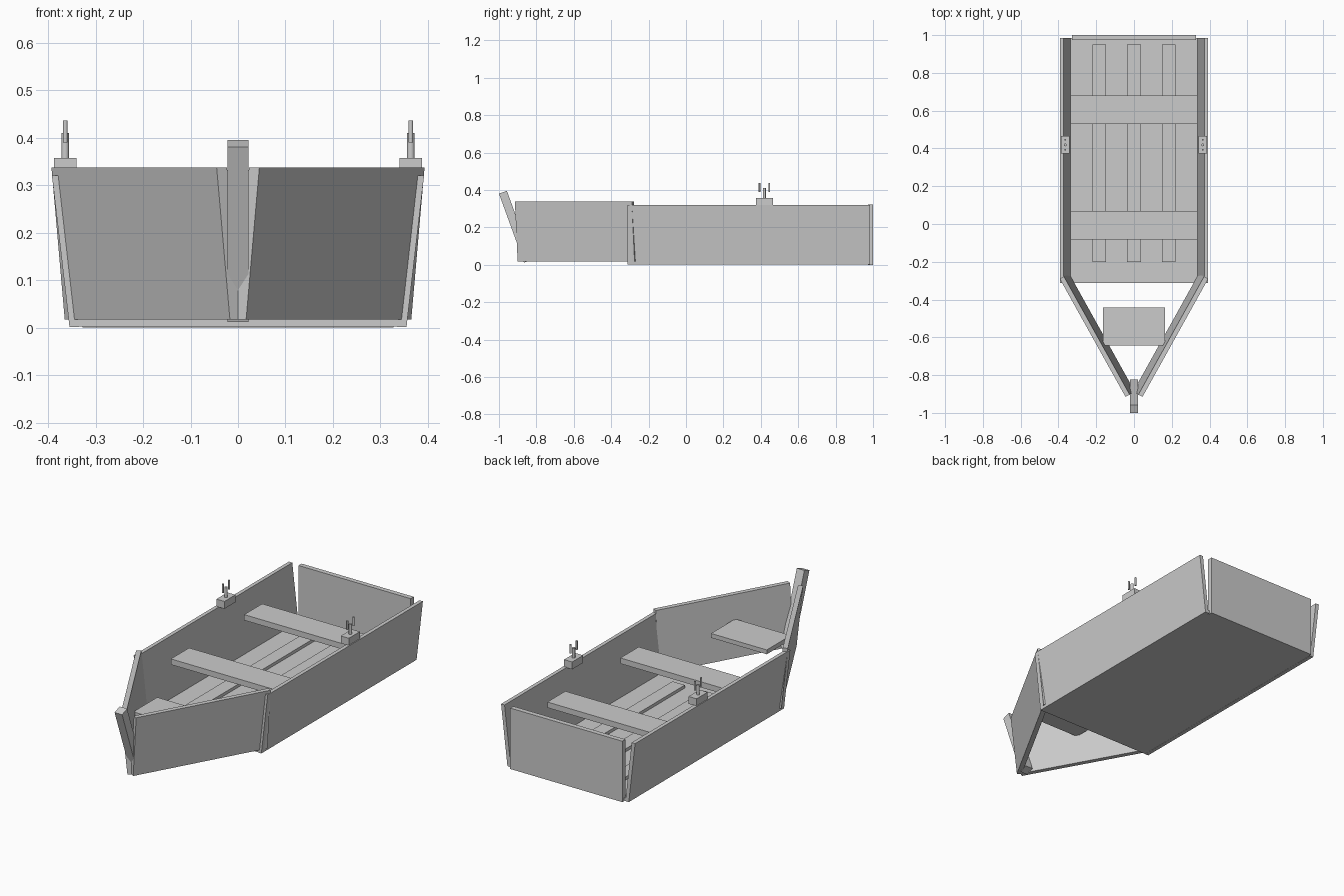
import bpy, bmesh, math
from mathutils import Vector, Matrix

if "Cube" in bpy.data.objects:
    bpy.data.objects.remove(bpy.data.objects["Cube"])


def finish(name, bm):
    bmesh.ops.recalc_face_normals(bm, faces=bm.faces)
    me = bpy.data.meshes.new(name)
    bm.to_mesh(me)
    bm.free()
    ob = bpy.data.objects.new(name, me)
    bpy.context.collection.objects.link(ob)
    return ob


def board(name, quad, z0, z1, lean=(0, 0)):
    """Upright plank: bottom quad in xy, raised to z1 and leaning outward."""
    bm = bmesh.new()
    lo = [bm.verts.new((x, y, z0)) for x, y in quad]
    hi = [bm.verts.new((x + lean[0], y + lean[1], z1)) for x, y in quad]
    bm.faces.new(lo)
    bm.faces.new(hi)
    for i in range(4):
        j = (i + 1) % 4
        bm.faces.new((lo[i], lo[j], hi[j], hi[i]))
    return finish(name, bm)


def box(name, x0, x1, y0, y1, z0, z1):
    return board(name, [(x0, y0), (x1, y0), (x1, y1), (x0, y1)], z0, z1)


def rod(name, x, y, z0, z1, r):
    bm = bmesh.new()
    bmesh.ops.create_cone(bm, cap_ends=True, segments=12, radius1=r, radius2=r,
                          depth=z1 - z0,
                          matrix=Matrix.Translation((x, y, (z0 + z1) / 2)))
    ob = finish(name, bm)
    for p in ob.data.polygons:
        p.use_smooth = len(p.vertices) == 4
    return ob


# Hull floor and stern board
box("floor", -0.342, 0.342, -0.312, 0.985, 0.003, 0.018)
box("transom", -0.328, 0.328, 0.974, 1.0, 0.0, 0.322)

# Floor slats
for i, x in enumerate((-0.183, 0, 0.183)):
    box(f"floor_slat_{i}", x - 0.036, x + 0.036, -0.2, 0.95, 0.016, 0.034)

# Cross seats and bow seat
box("rear_seat", -0.335, 0.335, 0.53, 0.68, 0.2, 0.23)
box("middle_seat", -0.335, 0.335, -0.083, 0.07, 0.2, 0.23)
box("bow_seat", -0.163, 0.163, -0.643, -0.442, 0.187, 0.21)

for side, s in (("left", -1), ("right", 1)):
    # Leaning side planks
    board(f"{side}_side",
          [(s * 0.355, -0.312), (s * 0.335, -0.312), (s * 0.335, 0.985), (s * 0.355, 0.985)],
          0.002, 0.321, (s * 0.037, 0))

    # Angled bow planks
    front, back = Vector((s * 0.017, -0.9)), Vector((s * 0.365, -0.275))
    d = (back - front).normalized()
    inward = Vector((-d.y * s, d.x * s)) * 0.025
    board(f"{side}_bow_plank", [front, back, back + inward, front + inward],
          0.017, 0.338, (s * 0.028, -0.015))

    # Oarlocks: block, post and two horns
    x, y = s * 0.364, 0.419
    box(f"{side}_oarlock_block", x - 0.0235, x + 0.0235, y - 0.046, y + 0.046, 0.319, 0.358)
    rod(f"{side}_oarlock_post", x, y, 0.355, 0.41, 0.008)
    for i, o in enumerate((-0.026, 0.026)):
        rod(f"{side}_oarlock_horn_{i}", x, y + o, 0.39, 0.437, 0.005)

# Raked stem post at the bow
stem = box("stem_post", -0.022, 0.022, -0.0225, 0.0225, -0.196, 0.196)
stem.data.transform(Matrix.Translation((0, -0.9118, 0.204)) @ Matrix.Rotation(math.radians(20), 4, 'X'))
